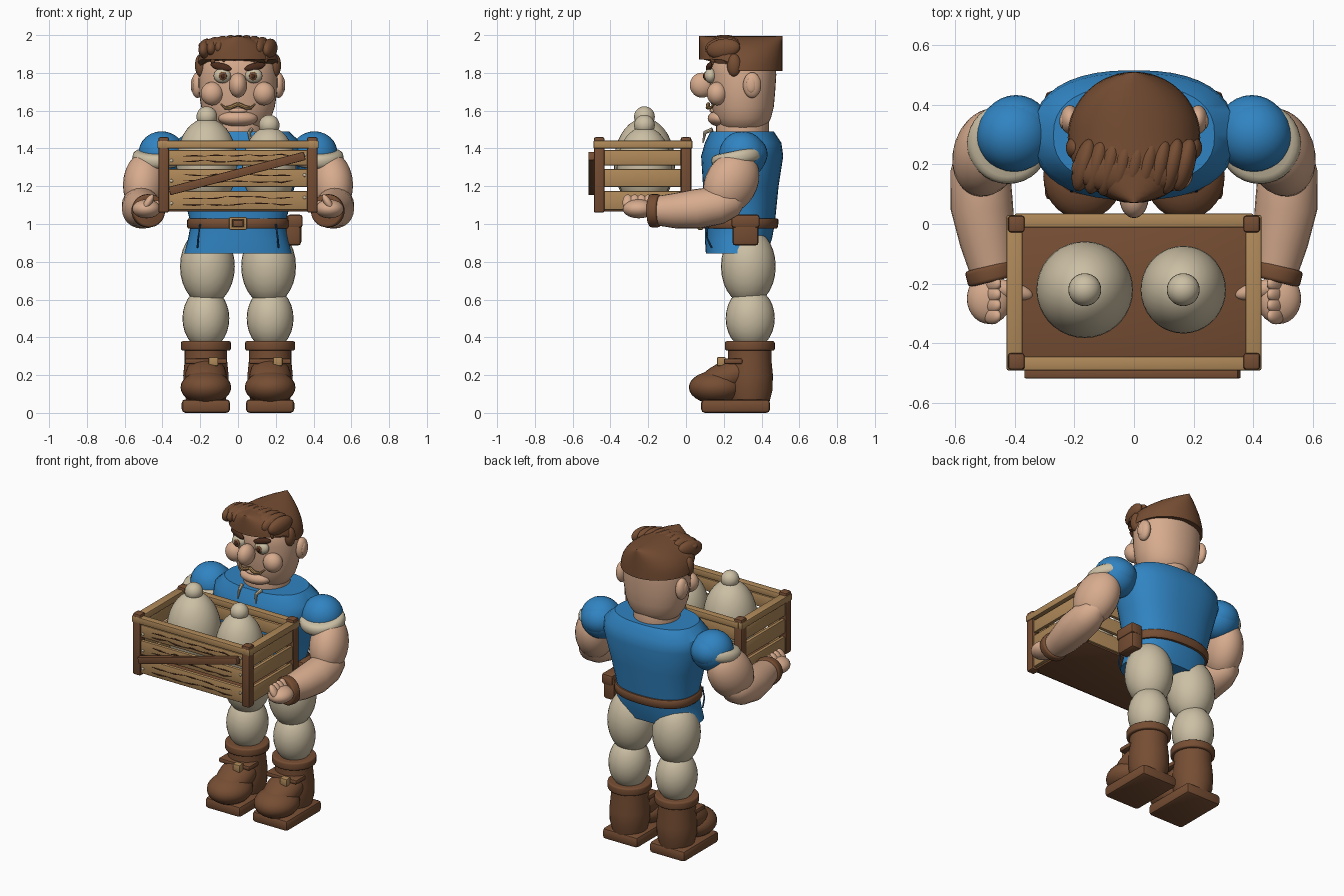
import bpy, bmesh, math, random
from mathutils import Vector, Matrix

random.seed(4)
cube = bpy.data.objects.get("Cube")
if cube:
    bpy.data.objects.remove(cube)


def material(name, *rgb):
    m = bpy.data.materials.new(name)
    m.use_nodes = True
    m.diffuse_color = (*rgb, 1)
    m.node_tree.nodes["Principled BSDF"].inputs["Base Color"].default_value = (*rgb, 1)
    return m


BLUE = material("blue_cloth", .03, .23, .54)
SKIN = material("skin", .68, .41, .27)
BROWN = material("brown_leather", .18, .075, .033)
BEIGE = material("beige_cloth", .6, .52, .37)
WOOD = material("tan_wood", .43, .25, .1)
DARK = material("dark_brown", .07, .025, .012)
NAVY = material("dark_blue_cord", .015, .08, .2)
made = []


def finish(name, bm, mat):
    bmesh.ops.recalc_face_normals(bm, faces=bm.faces)
    mesh = bpy.data.meshes.new(name)
    bm.to_mesh(mesh)
    bm.free()
    mesh.materials.append(mat)
    ob = bpy.data.objects.new(name, mesh)
    bpy.context.collection.objects.link(ob)
    made.append(ob)
    return ob


def ball(name, loc, radii, mat, turn=Matrix(), seg=28):
    bm = bmesh.new()
    grid = Matrix.Translation(loc) @ turn.to_4x4() @ Matrix.Diagonal((*radii, 1))
    bmesh.ops.create_uvsphere(bm, u_segments=seg, v_segments=seg // 2, radius=1, matrix=grid)
    return finish(name, bm, mat)


def aim(direction):
    return Vector(direction).to_track_quat('Z', 'Y').to_matrix()


def limb(name, a, b, rx, ry, mat):
    """Ellipsoid whose tips touch a and b."""
    a, b = Vector(a), Vector(b)
    return ball(name, (a + b) / 2, (rx, ry, (b - a).length / 2), mat, aim(b - a))


def box(name, lo, hi, mat, bevel=.006, turn=Matrix()):
    lo, hi = Vector(lo), Vector(hi)
    bm = bmesh.new()
    grid = Matrix.Translation((lo + hi) / 2) @ turn @ Matrix.Diagonal((*(hi - lo), 1))
    bmesh.ops.create_cube(bm, size=1, matrix=grid)
    bmesh.ops.bevel(bm, geom=bm.edges[:], offset=bevel, segments=2, affect='EDGES', profile=.5)
    return finish(name, bm, mat)


def drum(name, loc, axis, radius, depth, mat, bevel=.015):
    bm = bmesh.new()
    grid = Matrix.Translation(loc) @ aim(axis).to_4x4()
    bmesh.ops.create_cone(bm, cap_ends=True, segments=32, radius1=radius, radius2=radius,
                          depth=depth, matrix=grid)
    rims = [e for e in bm.edges if any(len(f.verts) > 4 for f in e.link_faces)]
    bmesh.ops.bevel(bm, geom=rims, offset=bevel, segments=3, affect='EDGES', profile=.5)
    return finish(name, bm, mat)


def loft(name, rings, mat):
    bm = bmesh.new()
    rows = [[bm.verts.new(p) for p in ring] for ring in rings]
    n = len(rows[0])
    for low, high in zip(rows, rows[1:]):
        for i in range(n):
            j = (i + 1) % n
            bm.faces.new((low[i], low[j], high[j], high[i]))
    bm.faces.new(rows[0])
    bm.faces.new(rows[-1])
    return finish(name, bm, mat)


def oval(z, hx, front, back, power=2.4, n=40):
    """Horizontal superellipse ring."""
    ring = []
    for i in range(n):
        c, s = math.cos(math.tau * i / n), math.sin(math.tau * i / n)
        x = hx * math.copysign(abs(c) ** (2 / power), c)
        y = (back - front) / 2 * math.copysign(abs(s) ** (2 / power), s)
        ring.append((x, (front + back) / 2 + y, z))
    return ring


def tube(name, points, radii, mat, n=8):
    pts = [Vector(p) for p in points]
    rings = []
    for i, p in enumerate(pts):
        m = aim(pts[min(i + 1, len(pts) - 1)] - pts[max(i - 1, 0)])
        r = radii[i] if isinstance(radii, list) else radii
        rings.append([p + m @ Vector((r * math.cos(math.tau * k / n), r * math.sin(math.tau * k / n), 0))
                      for k in range(n)])
    return loft(name, rings, mat)


# Tunic, belt, buckle and pouch
loft("tunic", [oval(*r) for r in [
    (.845, .285, .105, .43), (.92, .265, .1, .455), (1, .25, .1, .47), (1.2, .3, .09, .49),
    (1.36, .34, .08, .515), (1.43, .335, .1, .505), (1.49, .27, .13, .465)]], BLUE)
loft("belt", [oval(*r) for r in [(.975, .262, .09, .48), (.985, .27, .083, .487),
                                 (1.02, .27, .083, .49), (1.03, .262, .09, .484)]], BROWN)
box("buckle_plate", (-.025, .068, .985), (.025, .085, 1.02), BROWN)
for s in (-1, 1):
    box("buckle_side", (s * .038 - .009, .062, .97), (s * .038 + .009, .09, 1.036), WOOD)
    box("buckle_bar", (-.045, .062, 1.003 + s * .026 - .008), (.045, .09, 1.003 + s * .026 + .008), WOOD)
box("pouch", (.25, .245, .885), (.335, .385, 1.045), BROWN, .02)
box("pouch_flap", (.26, .24, .98), (.342, .39, 1.05), BROWN, .015)

# Head
drum("neck", (0, .3, 1.5), (0, 0, 1), .14, .12, SKIN)
loft("head", [oval(z, h, .3 - d, .3 + d, 2.1) for z, h, d in [
    (1.49, .1, .09), (1.515, .145, .125), (1.56, .175, .15), (1.62, .195, .165), (1.7, .207, .172),
    (1.79, .21, .178), (1.86, .2, .175), (1.92, .165, .14), (1.95, .1, .08)]], SKIN)
ball("nose", (0, .085, 1.735), (.048, .065, .066), SKIN)
ball("chin", (0, .185, 1.56), (.105, .07, .045), SKIN)
ball("lower_lip", (0, .15, 1.6), (.05, .025, .016), SKIN)
for s in (-1, 1):
    ball("cheek", (s * .137, .165, 1.69), (.06, .055, .062), SKIN)
    ball("eye", (s * .083, .13, 1.785), (.046, .032, .04), BEIGE)
    ball("iris", (s * .08, .103, 1.783), (.021, .01, .023), BROWN)
    ball("pupil", (s * .08, .096, 1.783), (.01, .007, .012), DARK)
    limb("eyebrow", (s * .035, .11, 1.82), (s * .145, .135, 1.845), .013, .02, DARK)
    ball("ear", (s * .215, .35, 1.735), (.032, .048, .068), SKIN)
    ball("inner_ear", (s * .238, .345, 1.735), (.012, .026, .04), SKIN)
    ball("sideburn", (s * .198, .255, 1.84), (.03, .038, .06), BROWN)
    tube("moustache", [(0, .118, 1.635), (s * .04, .115, 1.617), (s * .07, .13, 1.615), (s * .09, .15, 1.635)],
         [.011, .011, .008, .004], WOOD)
    tube("collar_lace", [(s * .07, .14, 1.5), (s * .06, .1, 1.485), (s * .065, .09, 1.43)], [.012, .01, .004], BEIGE)
    tube("side_cord", [(s * .2, .115, 1), (s * .21, .11, .93), (s * .215, .135, .875)], .005, NAVY)

# Hair cap, higher at the forehead, and swept fringe
rows = []
for k in range(9):
    t = math.pi / 2 * min(k / 8, .985)
    ring = []
    for x, y, _ in oval(0, math.cos(t), -1, 1, 2):
        world_y = .29 + .22 * y
        rise = min(max((.27 - world_y) / .06, 0), 1)
        base = 1.81 + .06 * rise
        ring.append((.222 * x, world_y, base + (1.995 - base) * math.sin(t)))
    rows.append(ring)
loft("hair_cap", rows, BROWN)
ball("fringe_core", (-.015, .185, 1.945), (.195, .085, .05), BROWN)
for i in range(9):
    u = i / 8
    drop = .02 * (2 * u - 1) ** 2
    x = -.18 + .335 * u
    limb("fringe_strand", (x + .035, .285, 1.96 - drop), (x - .01, .09 + drop, 1.935 - drop), .036, .053, BROWN)
for i in range(6):
    x = -.14 + .056 * i
    limb("hairline_tuft", (x, .14, 1.91), (x + .01, .145, 1.84 + .015 * (i % 2)), .018, .012, BROWN)

for s in (-1, 1):
    # Legs and boots
    ball("thigh", (s * .162, .33, .775), (.145, .145, .205), BEIGE)
    ball("knee", (s * .17, .34, .5), (.124, .13, .165), BEIGE)
    drum("boot_cuff", (s * .17, .338, .355), (0, 0, 1), .132, .05, BROWN, .01)
    loft("boot_shaft", [oval(z, h, .34 - h - .005, .34 + h, 2) for z, h in
                        [(.05, .1), (.12, .118), (.2, .12), (.28, .112), (.35, .112)]], BROWN)
    bpy.context.view_layer.update()
    made[-1].location.x = s * .17
    ball("boot_toe", (s * .17, .16, .135), (.134, .145, .088), BROWN)
    limb("boot_instep", (s * .17, .06, .13), (s * .17, .4, .26), .11, .085, BROWN)
    box("boot_sole", (s * .17 - .128, .08, 0), (s * .17 + .128, .445, .072), BROWN, .02)
    box("boot_strap", (s * .17 - .112, .2, .258), (s * .17 + .112, .3, .288), BROWN, .01)
    box("boot_buckle", (s * .17 + .015, .165, .248), (s * .17 + .065, .21, .296), WOOD)

    # Arms
    limb("sleeve", (s * .33, .32, 1.465), (s * .47, .28, 1.265), .125, .13, BLUE)
    ball("shoulder", (s * .395, .31, 1.37), (.12, .122, .105), BLUE)
    drum("sleeve_cuff", (s * .422, .27, 1.35), (0, .2, -1), .137, .075, BEIGE, .03)
    limb("upper_arm", (s * .46, .33, 1.37), (s * .52, .15, 1.07), .115, .14, SKIN)
    tube("forearm", [(s * .51, .29, 1.13), (s * .515, .26, 1.12), (s * .515, .18, 1.1), (s * .51, .06, 1.08),
                     (s * .49, -.06, 1.07), (s * .47, -.17, 1.07)], [.04, .075, .1, .105, .093, .075], SKIN, 24)
    drum("wrist_band", (s * .475, -.165, 1.07), (s * -.25, -1, .0), .088, .055, BROWN, .012)

    # Hands gripping the crate
    ball("palm", (s * .485, -.25, 1.08), (.075, .085, .05), SKIN)
    limb("thumb", (s * .5, -.2, 1.1), (s * .34, -.24, 1.09), .03, .028, SKIN)
    for i in range(4):
        limb("finger", (s * .5, -.2 - .036 * i, 1.075), (s * .45, -.2 - .036 * i, 1.155), .028, .02, SKIN)

    # Crate end: posts, rail and slats
    for y in (0, -.46):
        box("crate_post", (s * .394 - .028, y - .028, 1.06), (s * .394 + .028, y + .028, 1.46), BROWN, .01)
    box("crate_side_rail", (s * .4 - .027, -.49, 1.4), (s * .4 + .027, .03, 1.442), WOOD)

# Crate slats, front and back rails, floor and brace
for low, high in ((1.075, 1.175), (1.197, 1.29), (1.31, 1.392)):
    for s in (-1, 1):
        box("crate_side_slat", (s * .4 - .012, -.45, low), (s * .4 + .012, -.01, high), WOOD)
        ball("nail", (s * .352, -.48, (low + high) / 2 + s * .015), (.009, .006, .009), BEIGE, seg=10)
    for y in (-.465, .005):
        box("crate_long_slat", (-.385, y - .012, low), (.385, y + .012, high), WOOD)
    for k in (.3, .65):
        z = low + (high - low) * k
        points = [(-.29 + .058 * i, -.478, z + random.uniform(-.007, .007)) for i in range(11)]
        tube("wood_grain", points, [.001 + .0035 * (i % 2) for i in range(11)], DARK, 6)
for y in (-.467, .012):
    box("crate_long_rail", (-.4, y - .023, 1.4), (.4, y + .023, 1.442), WOOD)
box("crate_floor", (-.39, -.46, 1.065), (.39, .005, 1.09), BROWN)
box("crate_brace", (-.375, -.517, 1.245), (.365, -.484, 1.29), BROWN, .005, Matrix.Rotation(-.255, 4, 'Y'))

# Sacks
for x, r, top in ((-.165, .162, 1.56), (.165, .143, 1.515)):
    ball("sack", (x, -.22, (top + 1.08) / 2), (r, .147 if r < .15 else r, (top - 1.08) / 2), BEIGE, seg=36)
    drum("sack_tie", (x, -.22, top), (0, 0, 1), .036, .02, WOOD, .006)
    ball("sack_knot", (x, -.22, top + .008), (.055, .055, .055), BEIGE)

# Smooth shading with sharp edges kept
bpy.ops.object.select_all(action='DESELECT')
for ob in made:
    ob.select_set(True)
bpy.context.view_layer.objects.active = made[0]
bpy.ops.object.shade_smooth_by_angle(angle=math.radians(40))
